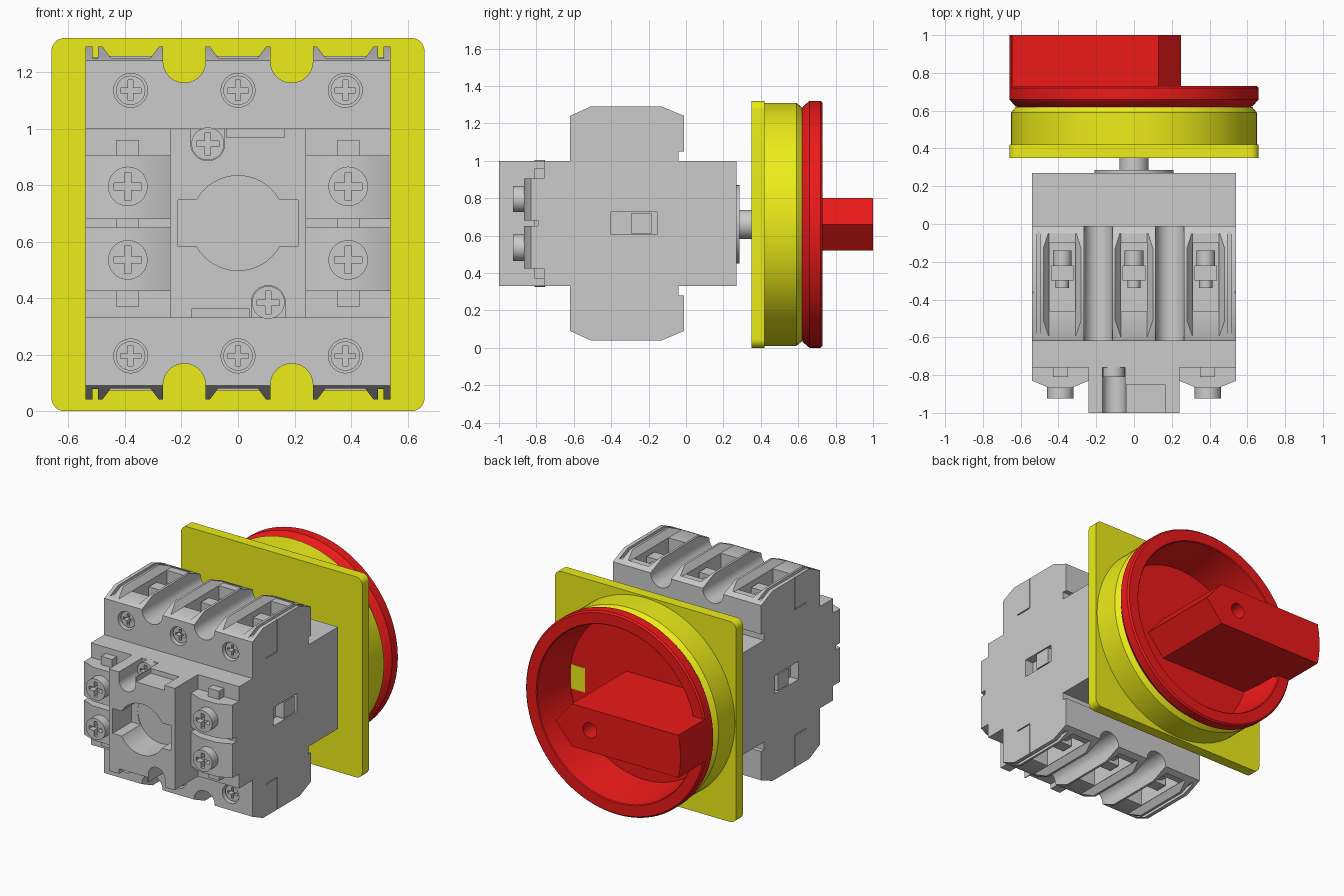
import bpy, bmesh
from math import sin, cos, pi, asin

if "Cube" in bpy.data.objects:
    bpy.data.objects.remove(bpy.data.objects["Cube"])

C = 0.665          # height of the main axis of the body
D = 0.66           # height of the dial axis


def material(name, col):
    m = bpy.data.materials.new(name)
    m.diffuse_color = (*col, 1)
    m.use_nodes = True
    m.node_tree.nodes["Principled BSDF"].inputs["Base Color"].default_value = m.diffuse_color
    return m


YELLOW = material("yellow", (0.85, 0.85, 0.01))
RED = material("red", (0.85, 0.01, 0.01))


def finish(name, bm, mat=None):
    bmesh.ops.recalc_face_normals(bm, faces=bm.faces)
    me = bpy.data.meshes.new(name)
    bm.to_mesh(me)
    bm.free()
    ob = bpy.data.objects.new(name, me)
    bpy.context.collection.objects.link(ob)
    if mat:
        me.materials.append(mat)
    return ob


def prism(name, pts, axis, t0, t1, mat=None):
    """Extrude a flat outline along an axis."""
    place = {'x': lambda a, b, t: (t, a, b),
             'y': lambda a, b, t: (a, t, b),
             'z': lambda a, b, t: (a, b, t)}[axis]
    bm = bmesh.new()
    lo = [bm.verts.new(place(a, b, t0)) for a, b in pts]
    hi = [bm.verts.new(place(a, b, t1)) for a, b in pts]
    bm.faces.new(lo)
    bm.faces.new(hi[::-1])
    n = len(pts)
    for i in range(n):
        j = (i + 1) % n
        bm.faces.new((lo[i], lo[j], hi[j], hi[i]))
    return finish(name, bm, mat)


def box(name, x0, x1, y0, y1, z0, z1, mat=None):
    return prism(name, [(x0, z0), (x1, z0), (x1, z1), (x0, z1)], 'y', y0, y1, mat)


def arc(cx, cz, r, a0, a1, n):
    return [(cx + r * cos(a0 + (a1 - a0) * i / n), cz + r * sin(a0 + (a1 - a0) * i / n))
            for i in range(n + 1)]


def cyl(name, x, z, r, y0, y1, mat=None, n=40):
    return prism(name, arc(x, z, r, 0, 2 * pi, n)[:-1], 'y', y0, y1, mat)


def lathe(name, prof, mat, n=96):
    """Revolve a closed (radius, y) outline about the dial axis."""
    bm = bmesh.new()
    vs = [bm.verts.new((r, y, D)) for r, y in prof]
    es = [bm.edges.new((vs[i], vs[(i + 1) % len(vs)])) for i in range(len(vs))
          if prof[i][0] > 0 or prof[(i + 1) % len(vs)][0] > 0]
    bmesh.ops.spin(bm, geom=vs + es, cent=(0, 0, D), axis=(0, 1, 0),
                   angle=2 * pi, steps=n, use_duplicate=False)
    bmesh.ops.remove_doubles(bm, verts=bm.verts, dist=1e-4)
    return finish(name, bm, mat)


def cut(ob, cutters):
    for c in cutters:
        c.hide_render = True
        m = ob.modifiers.new("cut", 'BOOLEAN')
        m.operation, m.solver, m.object = 'DIFFERENCE', 'EXACT', c
    dg = bpy.context.evaluated_depsgraph_get()
    me = bpy.data.meshes.new_from_object(ob.evaluated_get(dg))
    ob.modifiers.clear()
    ob.data = me
    for c in cutters:
        bpy.data.objects.remove(c)


def screw(name, x, z, r, y0, y1):
    """Screw head facing -y with a cross recess."""
    ob = cyl(name, x, z, r, y0, y1, n=32)
    l, w, d = r * 0.7, r * 0.17, (y1 - y0) * 0.6
    cut(ob, [box("cutter", x - l, x + l, y0 - 0.1, y0 + d, z - w, z + w),
             box("cutter", x - w, x + w, y0 - 0.1, y0 + d, z - l, z + l)])


# body: one side silhouette, mirrored top to bottom
half = [(-0.76, 1.0), (-0.62, 1.0), (-0.62, 1.24), (-0.51, 1.29), (-0.13, 1.29),
        (-0.01, 1.24), (-0.01, 1.05), (-0.04, 1.05), (-0.04, 1.0), (0.27, 1.0)]
body = prism("switch_body", half + [(y, 2 * C - z) for y, z in half[::-1]], 'x', -0.54, 0.54)

cutters = []
for s in (1, -1):
    def zb(name, x0, x1, y0, y1, z0, z1):
        a, b = sorted((C + s * (z0 - C), C + s * (z1 - C)))
        return box(name, x0, x1, y0, y1, a, b)
    top = lambda z: C + s * (z - C)
    side = "upper" if s > 0 else "lower"
    # round channels between the poles, and slits near the outer walls
    for x in (-0.19, 0.19):
        pts = arc(x, 1.237, 0.075, pi, 2 * pi, 16) + [(x + 0.075, 1.4), (x - 0.075, 1.4)]
        cutters.append(prism("cutter", [(a, top(b)) for a, b in pts], 'y', -0.8, 0.1))
    for x in (-0.505, 0.505):
        cutters.append(zb("cutter", x - 0.01, x + 0.01, -0.7, -0.04, 1.25, 1.4))
    # terminal wells with clamp and screws
    for i, x in enumerate((-0.38, 0, 0.38)):
        groove = [(-0.175, 1.4), (-0.1, 1.29), (-0.07, 1.25), (0.07, 1.25), (0.1, 1.29), (0.175, 1.4)]
        groove[0], groove[-1] = (-0.1, 1.4), (0.1, 1.4)
        cutters.append(prism("cutter", [(x + a, top(b)) for a, b in groove], 'y', -0.7, -0.05))
        cutters.append(zb("cutter", x - 0.068, x + 0.068, -0.46, -0.1, 1.09, 1.4))
        cutters.append(cyl("cutter", x, top(1.135), 0.06, -0.7, -0.55))
        screw(f"{side}_pole_screw_{i}", x, top(1.135), 0.052, -0.60, -0.54)
        zb(f"{side}_clamp_{i}", x - 0.06, x + 0.06, -0.30, -0.22, 1.08, 1.22)
        cyl(f"{side}_clamp_screw_{i}", x, top(1.15), 0.05, -0.22, -0.14, n=24)
        cyl(f"{side}_clamp_tip_{i}", x, top(1.15), 0.035, -0.34, -0.30, n=24)
    # thin housing seams on both flanks
    for x in (-0.54, 0.54):
        cutters.append(zb("cutter", x - 0.008, x + 0.008, -0.365, -0.358, 1.08, 1.4))
        cutters.append(zb("cutter", x - 0.008, x + 0.008, -0.48, -0.362, 1.076, 1.083))
# side pockets
for x in (-0.54, 0.54):
    cutters.append(box("cutter", x - 0.06, x + 0.06, -0.40, -0.155, 0.605, 0.725))
    box("side_latch_" + ("left" if x < 0 else "right"), min(x, x * 0.88), max(x, x * 0.88),
        -0.295, -0.185, 0.612, 0.718)
cut(body, cutters)

# central column at the front
column = box("front_column", -0.24, 0.24, -1.0, -0.755, 0.33, 1.0)
cutters = [cyl("cutter", 0, C, 0.168, -1.1, -0.80, n=48),
           box("cutter", -0.213, 0.213, -1.1, -0.803, 0.583, 0.747)]
for s in (1, -1):
    x, z = -0.107 * s, C + 0.281 * s
    u = arc(0, 0, 0.06, pi, 2 * pi, 16) + [(0.06, 0.2), (-0.06, 0.2)]
    cutters.append(prism("cutter", [(x + a * s, z + b * s) for a, b in u], 'y', -1.1, -0.7))
    x0, x1 = sorted((-0.04 * s, 0.165 * s))
    z0, z1 = sorted((C + 0.303 * s, C + 0.45 * s))
    cutters.append(box("cutter", x0, x1, -1.1, -0.85, z0, z1))
    screw("column_screw_" + ("upper" if s > 0 else "lower"), x, z, 0.058, -0.81, -0.755)
cut(column, cutters)

# auxiliary terminals on each side of the column
for s in (1, -1):
    side = "right" if s > 0 else "left"
    vee = [(0.54, -0.755), (0.54, -0.83), (0.45, -0.867), (0.33, -0.867), (0.24, -0.83), (0.24, -0.755)]
    for lvl, z0, z1, zs in (("upper", 0.68, 0.905, 0.795), ("lower", 0.425, 0.65, 0.535)):
        prism(f"{side}_{lvl}_terminal", [(x * s, y) for x, y in vee], 'z', z0, z1)
        screw(f"{side}_{lvl}_terminal_screw", 0.39 * s, zs, 0.07, -0.925, -0.86)
    x0, x1 = sorted((0.54 * s, 0.24 * s))
    box(f"{side}_terminal_rib", x0, x1, -0.79, -0.755, 0.645, 0.685)
    x0, x1 = sorted((0.35 * s, 0.43 * s))
    box(f"{side}_terminal_tab", x0, x1, -0.81, -0.755, 0.37, 0.96)

# boss and shaft to the dial
cyl("shaft_boss", 0, D, 0.21, 0.265, 0.285, n=48)
cyl("shaft", 0, D, 0.077, 0.27, 0.36)

# yellow mounting plate and ring
r, h = 0.045, 0.66
corners = []
for k, (sx, sz) in enumerate(((1, 1), (-1, 1), (-1, -1), (1, -1))):
    corners += arc(sx * (h - r), D + sz * (h - r), r, k * pi / 2, (k + 1) * pi / 2, 8)
prism("mounting_plate", corners, 'y', 0.35, 0.42, YELLOW)
lathe("dial_ring", [(0.65, 0.41), (0.65, 0.59), (0.625, 0.62), (0.60, 0.62), (0.60, 0.41)], YELLOW)

# red dished dial
lathe("dial", [(0, 0.435), (0.54, 0.435), (0.575, 0.725), (0.58, 0.73), (0.65, 0.73), (0.66, 0.72),
               (0.66, 0.66), (0.63, 0.625), (0.595, 0.61), (0.57, 0.422), (0, 0.422)], RED)
box("position_window", 0.43, 0.53, 0.43, 0.439, 0.58, 0.74, YELLOW)


# handle: pointed at one end, following the rim at the other
def handle_outline(rad):
    a = asin(0.14 / rad)
    return [(0.13, D - 0.14), (0.25, D), (0.13, D + 0.14)] + arc(0, D, rad, pi - a, pi + a, 12)


prism("handle_root", handle_outline(0.555), 'y', 0.43, 0.70, RED)
handle = prism("handle", handle_outline(0.66), 'y', 0.70, 1.0, RED)
cut(handle, [cyl("cutter", 0, D, 0.05, 0.8, 1.1)])

# smooth the round surfaces, keep edges sharp
bpy.ops.object.select_all(action='DESELECT')
for ob in bpy.context.scene.objects:
    ob.select_set(True)
bpy.context.view_layer.objects.active = body
bpy.ops.object.shade_smooth_by_angle(angle=0.5)
